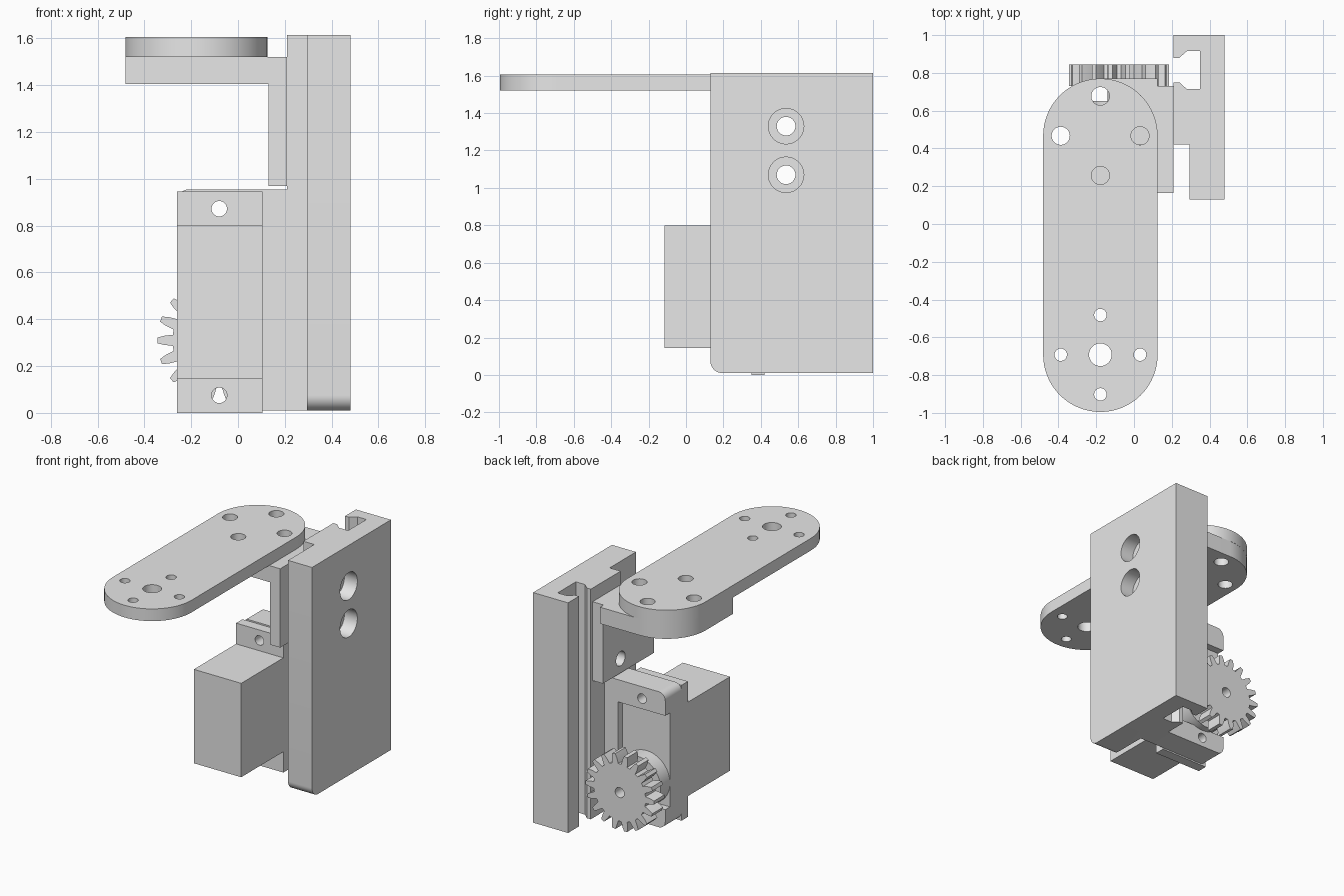
import bpy, bmesh
from math import sin, cos, pi, radians

if "Cube" in bpy.data.objects:
    bpy.data.objects.remove(bpy.data.objects["Cube"])

GREY = (0.8, 0.8, 0.8, 1)
mat = bpy.data.materials.new("plain grey")
mat.use_nodes = True
mat.diffuse_color = GREY
mat.node_tree.nodes["Principled BSDF"].inputs["Base Color"].default_value = GREY


def place(axis, u, v, w):
    return {"X": (w, u, v), "Y": (u, w, v), "Z": (u, v, w)}[axis]


def arc(cu, cv, r, start, end, n=24):
    angles = [radians(start + (end - start) * i / n) for i in range(n + 1)]
    return [(cu + r * cos(a), cv + r * sin(a)) for a in angles]


def prism(name, outline, axis, low, high):
    """Extrude a flat outline along an axis."""
    bm = bmesh.new()
    verts = [bm.verts.new(place(axis, u, v, low)) for u, v in outline]
    face = bm.faces.new(verts)
    ext = bmesh.ops.extrude_face_region(bm, geom=[face])
    move = [g for g in ext["geom"] if isinstance(g, bmesh.types.BMVert)]
    bmesh.ops.translate(bm, verts=move, vec=place(axis, 0, 0, high - low))
    bmesh.ops.recalc_face_normals(bm, faces=bm.faces)
    mesh = bpy.data.meshes.new(name)
    bm.to_mesh(mesh)
    bm.free()
    mesh.materials.append(mat)
    ob = bpy.data.objects.new(name, mesh)
    bpy.context.collection.objects.link(ob)
    return ob


def disc(name, u, v, r, axis, low, high, n=48):
    return prism(name, arc(u, v, r, 0, 360, n)[:-1], axis, low, high)


def box(name, x, y, z):
    return prism(name, [(x[0], y[0]), (x[1], y[0]), (x[1], y[1]), (x[0], y[1])], "Z", *z)


def activate(ob):
    bpy.ops.object.select_all(action="DESELECT")
    ob.select_set(True)
    bpy.context.view_layer.objects.active = ob


def drill(ob, u, v, r, axis, low, high):
    cutter = disc("cutter", u, v, r, axis, low, high, 32)
    cutter.hide_render = True
    mod = ob.modifiers.new("hole", "BOOLEAN")
    mod.operation, mod.solver, mod.object = "DIFFERENCE", "EXACT", cutter
    activate(ob)
    bpy.ops.object.modifier_apply(modifier=mod.name)
    bpy.data.objects.remove(cutter)


# Upright rail with a chamfered slot down its inner side
rail = prism("upright_rail", [
    (0.48, 0.13), (0.48, 1.0), (0.21, 1.0), (0.21, 0.88), (0.24, 0.88), (0.28, 0.915),
    (0.35, 0.915), (0.35, 0.714), (0.28, 0.714), (0.24, 0.75), (0.21, 0.75),
    (0.21, 0.42), (0.295, 0.42), (0.295, 0.13)], "Z", 0.01, 1.615)
bm = bmesh.new()
bm.from_mesh(rail.data)
corner = [e for e in bm.edges if all(v.co.y < 0.14 and v.co.z < 0.02 for v in e.verts)]
bmesh.ops.bevel(bm, geom=corner, offset=0.065, segments=10, profile=0.5, affect="EDGES")
bm.to_mesh(rail.data)
bm.free()

# Carriage: vertical plate and the shelf that carries the arm
plate = box("carriage_plate", (0.13, 0.21), (0.165, 0.73), (0.97, 1.405))
shelf = prism("carriage_shelf", [
    (-0.48, 0.165), (0.21, 0.165), (0.21, 0.73), (0.125, 0.73), (0.125, 0.77)]
    + arc(-0.178, 0.467, 0.302, 90, 180), "Z", 1.405, 1.52)

# Counterbored bolt holes through rail and plate
for z in (1.33, 1.07):
    drill(rail, 0.535, z, 0.05, "X", 0.1, 0.6)
    drill(rail, 0.535, z, 0.095, "X", 0.38, 0.6)
    drill(plate, 0.535, z, 0.05, "X", 0.05, 0.3)

# Long arm with round ends and two hole patterns
ARM_X, FRONT_Y, BACK_Y = -0.178, -0.692, 0.467
arm = prism("long_arm", arc(ARM_X, BACK_Y, 0.303, 0, 180, 32)
            + arc(ARM_X, FRONT_Y, 0.303, 180, 360, 32), "Z", 1.52, 1.605)
drill(arm, ARM_X, FRONT_Y, 0.06, "Z", 1.4, 1.7)
for dx, dy in ((0.21, 0), (-0.21, 0), (0, 0.21), (0, -0.21)):
    drill(arm, ARM_X + dx, FRONT_Y + dy, 0.033, "Z", 1.4, 1.7)
    for part in (arm, shelf):
        drill(part, ARM_X + dx, BACK_Y + dy, 0.048, "Z", 1.3, 1.7)

# Motor mount: a bracket open on one side, with rounded bar ends
R = 0.05
mount = prism("motor_mount",
              [(0.21, 0.01), (0.21, 0.955)]
              + arc(-0.26 + R, 0.955 - R, R, 90, 180, 8)
              + [(-0.26, 0.80), (0.105, 0.80), (0.105, 0.145), (-0.26, 0.145)]
              + arc(-0.26 + R, 0.01 + R, R, 180, 270, 8), "Y", 0.42, 0.60)

# Motor: body, mounting ears, gearbox boss and shaft
MOTOR_X, SHAFT_Z = -0.08, 0.31
box("motor_body", (-0.26, 0.105), (-0.115, 0.548), (0.145, 0.80))
ears = []
for name, z in (("upper_ear", (0.80, 0.945)), ("lower_ear", (0.0, 0.145))):
    ears.append(box(name, (-0.26, 0.105), (0.35, 0.42), z))
for ear, z in zip(ears, (0.872, 0.075)):
    drill(ear, MOTOR_X, z, 0.033, "Y", 0.2, 0.8)
    drill(mount, MOTOR_X, z, 0.033, "Y", 0.2, 0.8)
disc("gearbox_boss", MOTOR_X, SHAFT_Z, 0.18, "Y", 0.548, 0.65)
disc("motor_shaft", MOTOR_X, SHAFT_Z, 0.06, "Y", 0.65, 0.735)

# Spur gear
TEETH = 18
pitch = 2 * pi / TEETH
tooth = [(-0.34, 0.2), (-0.24, 0.235), (-0.13, 0.265),
         (0.13, 0.265), (0.24, 0.235), (0.34, 0.2)]
outline = [(MOTOR_X + r * cos((i + f) * pitch), SHAFT_Z + r * sin((i + f) * pitch))
           for i in range(TEETH) for f, r in tooth]
gear = prism("spur_gear", outline, "Y", 0.73, 0.845)
drill(gear, MOTOR_X, SHAFT_Z, 0.035, "Y", 0.6, 0.9)

# Smooth the round walls and keep the edges sharp
for ob in list(bpy.context.collection.objects):
    if ob.type == "MESH" and mat.name in ob.data.materials:
        activate(ob)
        bpy.ops.object.shade_smooth_by_angle(angle=radians(25))
